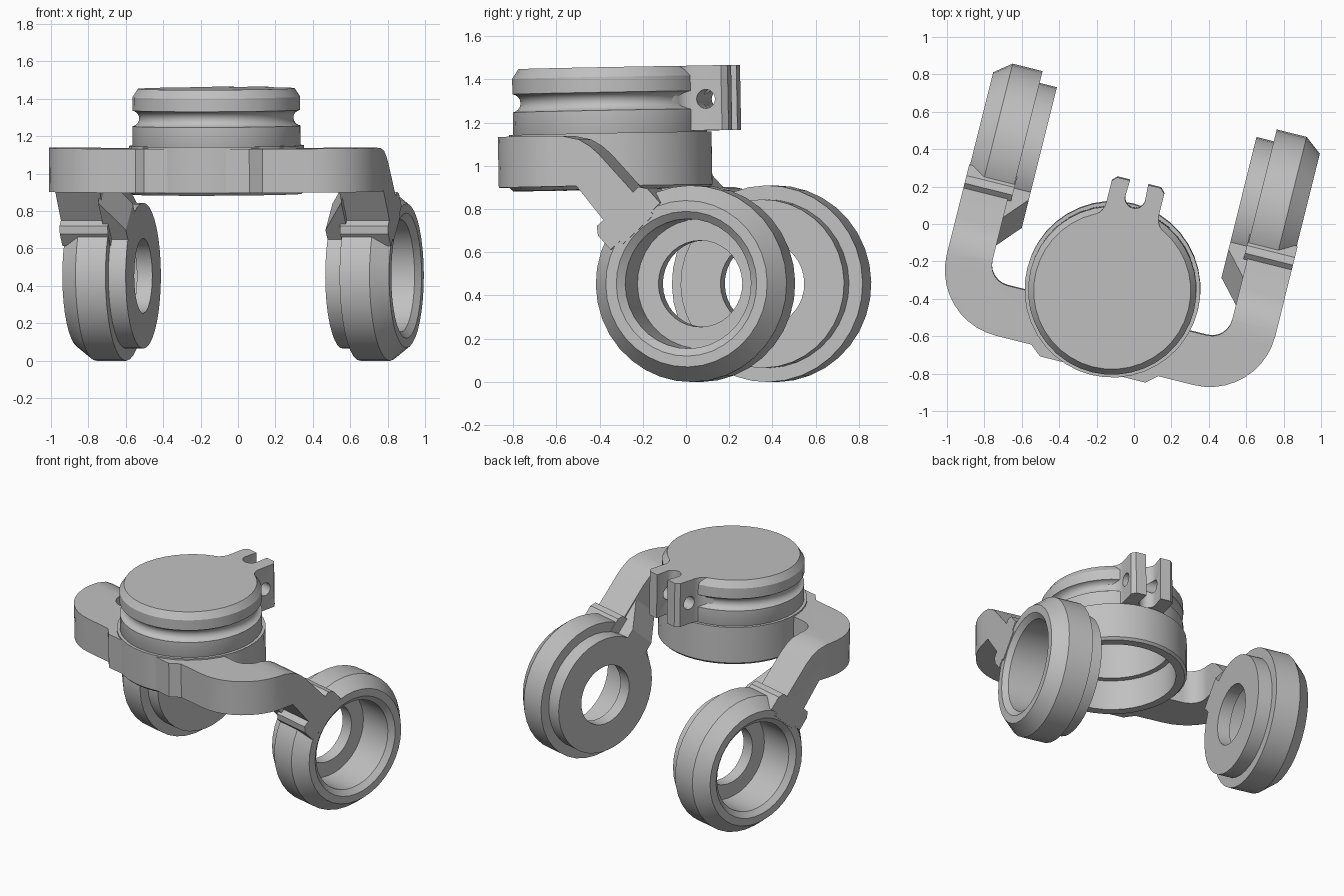
import bpy, bmesh, math
from mathutils import Matrix, Vector

cube = bpy.data.objects.get("Cube")
if cube:
    bpy.data.objects.remove(cube)

grey = bpy.data.materials.new("plain_grey")
grey.use_nodes = True
GREY = (0.53, 0.53, 0.53, 1)
grey.diffuse_color = GREY
grey.node_tree.nodes["Principled BSDF"].inputs["Base Color"].default_value = GREY

parts = []


def make(name, bm, keep=True):
    bmesh.ops.remove_doubles(bm, verts=bm.verts, dist=1e-5)
    bmesh.ops.recalc_face_normals(bm, faces=bm.faces)
    me = bpy.data.meshes.new(name)
    bm.to_mesh(me)
    bm.free()
    ob = bpy.data.objects.new(name, me)
    bpy.context.collection.objects.link(ob)
    me.materials.append(grey)
    if keep:
        parts.append(ob)
    return ob


def lathe(name, profile, axis="Z", side=1, segs=36, keep=True):
    """Revolve a closed (radius, height) profile."""
    bm = bmesh.new()
    rings = []
    for i in range(segs):
        a = math.tau * i / segs
        rings.append([bm.verts.new((r * math.cos(a), r * math.sin(a), h)) for r, h in profile])
    n = len(profile)
    for i in range(segs):
        p, q = rings[i], rings[(i + 1) % segs]
        for j in range(n):
            k = (j + 1) % n
            if profile[j][0] == 0 and profile[k][0] == 0:
                continue
            bm.faces.new((p[j], q[j], q[k], p[k]))
    bmesh.ops.dissolve_degenerate(bm, dist=1e-6, edges=bm.edges)
    if axis == "X":
        bm.transform(Matrix.Rotation(math.pi / 2 * side, 4, "Y"))
    return make(name, bm, keep)


def prism(name, outline, lo, hi, axis="Z", keep=True):
    """Extrude an outline in XY along Z, or an outline in YZ along X."""
    bm = bmesh.new()
    put = (lambda a, b, c: (a, b, c)) if axis == "Z" else (lambda a, b, c: (c, a, b))
    bot = [bm.verts.new(put(a, b, lo)) for a, b in outline]
    top = [bm.verts.new(put(a, b, hi)) for a, b in outline]
    bm.faces.new(bot)
    bm.faces.new(top)
    n = len(outline)
    for i in range(n):
        j = (i + 1) % n
        bm.faces.new((bot[i], bot[j], top[j], top[i]))
    return make(name, bm, keep)


def boolean(ob, tool, op):
    tool.hide_render = True
    mod = ob.modifiers.new("cut", "BOOLEAN")
    mod.object, mod.operation, mod.solver = tool, op, "EXACT"
    with bpy.context.temp_override(object=ob, active_object=ob):
        bpy.ops.object.modifier_apply(modifier=mod.name)
    bpy.data.objects.remove(tool)


def arc(cx, cy, r, a0, a1, n=8):
    return [(cx + r * math.cos(math.radians(a0 + (a1 - a0) * i / n)),
             cy + r * math.sin(math.radians(a0 + (a1 - a0) * i / n))) for i in range(n + 1)]


def mirrored(half):
    return half + [(-x, y) for x, y in reversed(half)]


# Frame of the leg: distances along and across the slope from the wheel centre
WHEEL = Vector((0.575, 0.443))
ALONG, ACROSS = Vector((-0.66, 0.75)), Vector((0.75, 0.66))


def leg(u, p):
    return tuple(WHEEL + u * ALONG + p * ACROSS)


# Hub collar: open ring
lathe("hub_collar", [(0.40, 0.89), (0.455, 0.89), (0.47, 0.905), (0.47, 1.15), (0.40, 1.15)], segs=40)

# Hub cap: hollow underneath, chamfered top, round groove in the side
groove = arc(0.455, 1.297, 0.042, 270, 90, 8)
lathe("hub_cap", [(0.365, 1.10), (0.43, 1.10), (0.45, 1.15)] + [(min(r, 0.45), z) for r, z in groove]
      + [(0.45, 1.41), (0.42, 1.455), (0, 1.455), (0, 1.39), (0.365, 1.39)], segs=40)

# Clamp ears with a rounded slot between them and a cross hole
ear = [(0.05, 0.595), (0.12, 0.595), (0.145, 0.57), (0.145, 0.45)]
ear += arc(0.235, 0.45, 0.09, 180, 250, 5)[1:] + [(0.25, 0.31), (0.125, 0.365)]
slot = arc(0, 0.51, 0.055, 270, 350, 5)
clamp = prism("clamp_ears", mirrored(slot[1:] + ear) + [slot[0]], 1.155, 1.455)
drill = lathe("drill", [(0, -0.3), (0.044, -0.3), (0.044, 0.3), (0, 0.3)], "X", segs=20, keep=False)
drill.location = (0, 0.495, 1.30)
bpy.context.view_layer.update()
boolean(clamp, drill, "DIFFERENCE")

# Yoke: U-shaped plan intersected with the side profile of the bent legs
outer = [(0.29, -0.44), (0.35, -0.39)] + arc(0.545, -0.03, 0.36, -90, 0, 10) + [(0.905, 0.7)]
inner = [(0.66, 0.7)] + arc(0.55, -0.005, 0.11, 0, -90, 6)
yoke = prism("yoke_arms", mirrored(outer + inner), 0.3, 1.3)
side = [(-0.7, 0.905), (0.06, 0.905), leg(0.34, -0.1), leg(0.34, 0.1), (0.17, 1.05),
        (0.125, 1.09), (0.075, 1.12), (0.0, 1.137), (-0.08, 1.14), (-0.7, 1.14)]
boolean(yoke, prism("side_profile", side, -1.2, 1.2, "X", False), "INTERSECT")
bore = lathe("bore", [(0, 0.5), (0.43, 0.5), (0.43, 1.4), (0, 1.4)], segs=40, keep=False)
boolean(yoke, bore, "DIFFERENCE")

# Wheel rings, brackets and gussets on both sides
ring = [(0.20, 0.55), (0.39, 0.55), (0.39, 0.645), (0.455, 0.645), (0.455, 0.81),
        (0.385, 0.9), (0.335, 0.9), (0.30, 0.87), (0.30, 0.635), (0.20, 0.635)]
bracket = [(0.36, -0.16), (0.45, -0.16), (0.485, -0.135), (0.485, 0.135), (0.45, 0.16), (0.36, 0.16)]
for s, label in ((1, "left"), (-1, "right")):
    wheel = lathe(label + "_wheel_ring", ring, "X", s)
    wheel.location = (0, WHEEL.x, WHEEL.y)
    lo, hi = sorted((s * 0.64, s * 0.905))
    prism(label + "_bracket", [leg(u, p) for u, p in bracket], lo, hi, "X")
    bm = bmesh.new()
    for x, u in ((0.55, 0.35), (0.67, 0.35), (0.55, 0.44), (0.67, 0.64)):
        for p in (-0.12, 0.09):
            bm.verts.new((s * x, *leg(u, p)))
    bmesh.ops.convex_hull(bm, input=bm.verts)
    make(label + "_gusset", bm)

# Place everything: slight backward tilt, turned about the vertical
place = (Matrix.Translation((-0.115, -0.35, 1.1)) @ Matrix.Rotation(math.radians(-14), 4, "Z")
         @ Matrix.Rotation(math.radians(1.1), 4, "X") @ Matrix.Translation((0, 0, -1.1)))
bpy.context.view_layer.update()
bpy.ops.object.select_all(action="DESELECT")
for ob in parts:
    ob.data.transform(place @ ob.matrix_world)
    ob.matrix_world = Matrix.Identity(4)
    ob.select_set(True)
bpy.context.view_layer.objects.active = parts[0]
bpy.ops.object.shade_smooth_by_angle(angle=math.radians(25))
